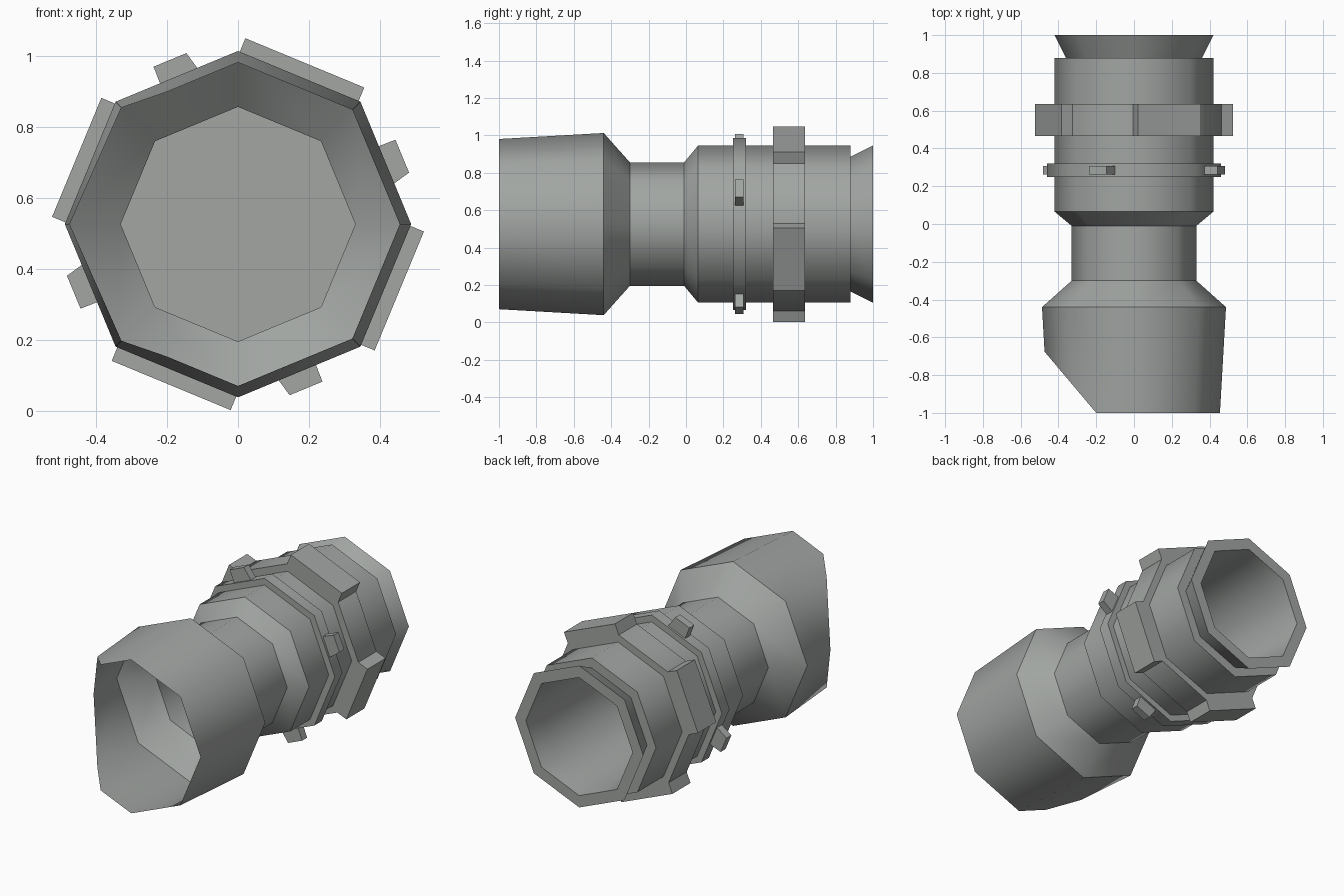
import bpy, bmesh
from math import sin, cos, radians
from mathutils import Matrix, Vector

AXIS_Z = 0.526   # height of the long axis
SIDES = 8

cube = bpy.data.objects.get("Cube")
if cube:
    bpy.data.objects.remove(cube)

metal = bpy.data.materials.new("grey_metal")
metal.use_nodes = True
grey = (0.36, 0.38, 0.365, 1)
metal.diffuse_color = grey
metal.node_tree.nodes["Principled BSDF"].inputs["Base Color"].default_value = grey


def finish(name, bm, recalc=True):
    if recalc:
        bmesh.ops.recalc_face_normals(bm, faces=bm.faces)
    mesh = bpy.data.meshes.new(name)
    bm.to_mesh(mesh)
    bm.free()
    mesh.materials.append(metal)
    obj = bpy.data.objects.new(name, mesh)
    obj.location.z = AXIS_Z
    bpy.context.collection.objects.link(obj)
    bpy.ops.object.select_all(action='DESELECT')
    obj.select_set(True)
    bpy.context.view_layer.objects.active = obj
    bpy.ops.object.shade_smooth_by_angle(angle=radians(45.5))
    return obj


def lathe(profile, closed=False, cap_end=False):
    """Sweep (radius, y) points around the long axis."""
    bm = bmesh.new()
    rings = []
    for r, y in profile:
        turns = [radians(360 * k / SIDES) for k in range(SIDES)]
        rings.append([bm.verts.new((r * sin(a), y, r * cos(a))) for a in turns])
    pairs = list(zip(rings, rings[1:]))
    if closed:
        pairs.append((rings[-1], rings[0]))
    for a, b in pairs:
        for k in range(SIDES):
            n = (k + 1) % SIDES
            bm.faces.new((a[k], a[n], b[n], b[k]))
    if cap_end:
        bm.faces.new(rings[-1])
    return bm


# Flared cup, neck, collar and rear socket in one shell
body = lathe([(0.455, -1), (0.487, -0.44), (0.33, -0.30), (0.33, -0.01),
              (0.42, 0.065), (0.42, 0.88), (0.36, 0.88), (0.42, 1),
              (0.35, 1), (0.34, 0.88), (0.34, 0.08)], cap_end=True)
# Slanted cut on one side of the cup mouth
bmesh.ops.bisect_plane(body, geom=body.verts[:] + body.edges[:] + body.faces[:],
                       plane_co=(-0.2, -1, 0), plane_no=(-0.32, -0.27, 0),
                       clear_outer=True)
finish("tube_body", body)

# Wall closing the neck
wall = bmesh.new()
wall.faces.new([wall.verts.new((0.33 * sin(radians(45 * k)), -0.01,
                                0.33 * cos(radians(45 * k)))) for k in range(SIDES)])
finish("neck_wall", wall)


def ring(name, radius, y0, y1):
    finish(name, lathe([(0.40, y0), (radius, y0), (radius, y1), (0.40, y1)], closed=True))


def lugs(name, outline, y0, y1, start):
    """Four prisms around the axis; outline is (tangent, distance)."""
    bm = bmesh.new()
    for q in range(4):
        turn = Matrix.Rotation(radians(start + 90 * q), 4, 'Y')
        front, back = [[bm.verts.new(turn @ Vector((t, y, d))) for t, d in outline]
                       for y in (y0, y1)]
        bm.faces.new(front)
        bm.faces.new(back[::-1])
        for k in range(4):
            n = (k + 1) % 4
            bm.faces.new((front[k], back[k], back[n], front[n]))
    finish(name, bm)


# Narrow ring with small nubs
ring("narrow_ring", 0.46, 0.25, 0.32)
lugs("ring_nubs", [(-0.052, 0.41), (-0.05, 0.5), (0.05, 0.5), (0.072, 0.41)],
     0.262, 0.308, -22.5)

# Wide ring with broad plates
ring("wide_ring", 0.465, 0.465, 0.635)
lugs("ring_plates", [(-0.181, 0.41), (-0.181, 0.491), (0.181, 0.491), (0.181, 0.41)],
     0.465, 0.635, 22.5)
